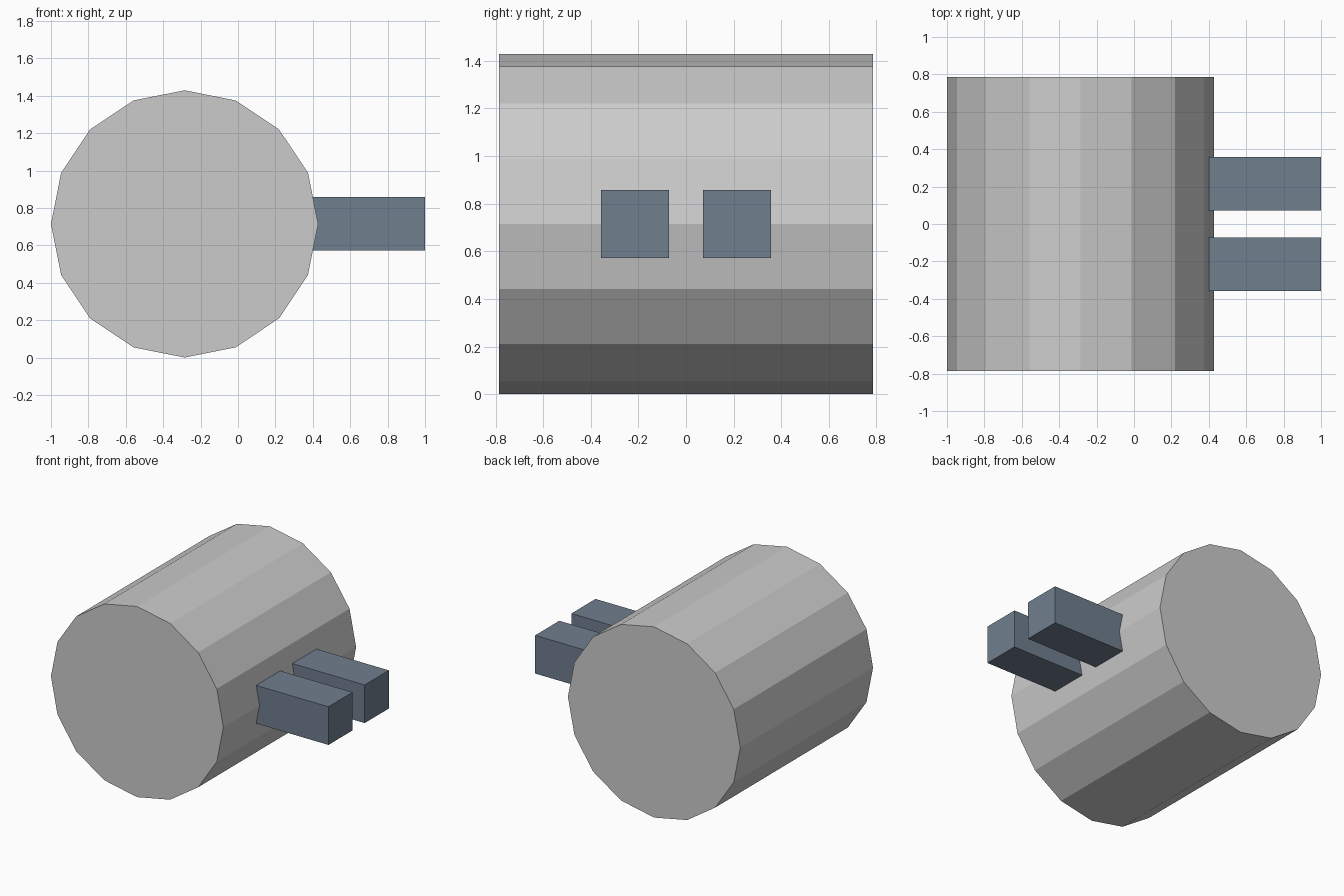
import bpy
from math import pi

if "Cube" in bpy.data.objects:
    bpy.data.objects.remove(bpy.data.objects["Cube"])

U = 2 / 2.8            # barrel radius, the base unit of the model
CX, CZ = U - 1, 0.715  # barrel axis position

# Main drum: 16-sided cylinder lying along y
bpy.ops.mesh.primitive_cylinder_add(vertices=16, radius=U, depth=2.2 * U,
                                    location=(CX, 0, CZ), rotation=(pi / 2, 0, 0))
drum = bpy.context.object
drum.name = "drum"
bpy.ops.object.transform_apply(location=False, rotation=True, scale=False)

# Dark slate material for the prongs
slate = bpy.data.materials.new("slate")
slate.diffuse_color = (0.16, 0.21, 0.27, 1)
slate.use_nodes = True
slate.node_tree.nodes["Principled BSDF"].inputs["Base Color"].default_value = slate.diffuse_color


def prong(name, y):
    """Square bar sunk into the drum's right side."""
    bpy.ops.mesh.primitive_cube_add(size=1, location=(1 - 0.5 * U, y, CZ))
    bar = bpy.context.object
    bar.name = name
    bar.scale = (U, 0.4 * U, 0.4 * U)
    bpy.ops.object.transform_apply(location=False, rotation=False, scale=True)
    bar.data.materials.append(slate)


# Pair of prongs
for name, side in (("front_prong", -1), ("back_prong", 1)):
    prong(name, side * 0.3 * U)
